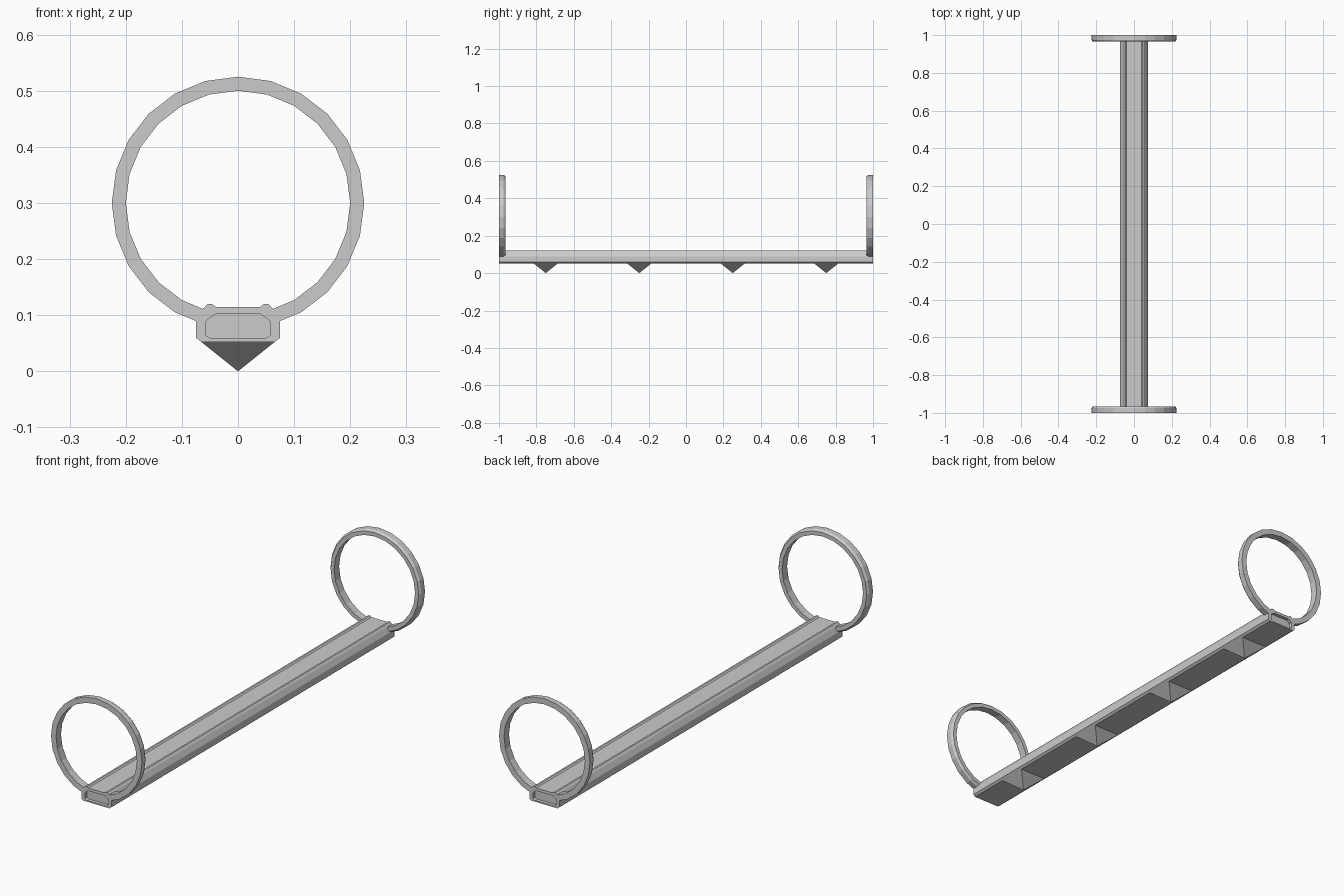
import bpy, bmesh
from math import sin, cos, pi

if "Cube" in bpy.data.objects:
    bpy.data.objects.remove(bpy.data.objects["Cube"])


def make_object(name, bm):
    bmesh.ops.recalc_face_normals(bm, faces=bm.faces[:])
    mesh = bpy.data.meshes.new(name)
    bm.to_mesh(mesh)
    bm.free()
    ob = bpy.data.objects.new(name, mesh)
    bpy.context.collection.objects.link(ob)
    return ob


def mirrored(half):
    """Close a right-hand half profile into a symmetric outline."""
    return half + [(-x, z) for x, z in reversed(half)]


def extrude_profile(name, pts, y0, y1):
    bm = bmesh.new()
    a = [bm.verts.new((x, y0, z)) for x, z in pts]
    b = [bm.verts.new((x, y1, z)) for x, z in pts]
    bm.faces.new(a)
    bm.faces.new(b[::-1])
    n = len(pts)
    for i in range(n):
        j = (i + 1) % n
        bm.faces.new((a[i], a[j], b[j], b[i]))
    return make_object(name, bm)


# long rail with two ridges on top
rail = extrude_profile("rail", mirrored([
    (0.065, 0.052), (0.075, 0.06), (0.075, 0.09), (0.062, 0.112),
    (0.054, 0.12), (0.046, 0.12), (0.04, 0.115)]), -1, 1)

# shallow recess in each end of the rail
recess = mirrored([(0.048, 0.058), (0.057, 0.064), (0.057, 0.09), (0.04, 0.102)])
for side, label in ((-1, "front"), (1, "back")):
    cutter = extrude_profile(label + "_recess_cutter", recess, side * 0.985, side * 1.05)
    cutter.hide_render = True
    cutter.hide_set(True)
    cut = rail.modifiers.new(label + "_recess", 'BOOLEAN')
    cut.operation = 'DIFFERENCE'
    cut.solver = 'EXACT'
    cut.object = cutter


# 24-sided end ring, open where it merges into the rail
def ring(name, side):
    section = [(0.2, 0), (0.225, 0), (0.225, 0.025), (0.218, 0.035), (0.2, 0.035)]
    bm = bmesh.new()
    loops = []
    for k in range(1, 24):
        t = -pi / 2 + k * pi / 12
        loops.append([bm.verts.new((r * cos(t), side * (1 - d), 0.3 + r * sin(t)))
                      for r, d in section])
    n = len(section)
    for a, b in zip(loops, loops[1:]):
        for i in range(n):
            j = (i + 1) % n
            bm.faces.new((a[i], a[j], b[j], b[i]))
    bm.faces.new(loops[0])
    bm.faces.new(loops[-1])
    return make_object(name, bm)


ring("front_ring", -1)
ring("back_ring", 1)

# four pyramid spikes underneath
for i, y in enumerate((-0.75, -0.25, 0.25, 0.75)):
    bm = bmesh.new()
    base = [bm.verts.new((sx * 0.065, y + sy * 0.065, 0.052))
            for sx, sy in ((-1, -1), (1, -1), (1, 1), (-1, 1))]
    tip = bm.verts.new((0, y, 0))
    for k in range(4):
        bm.faces.new((base[k], base[(k + 1) % 4], tip))
    bm.faces.new(base)
    make_object(f"spike_{i + 1}", bm)
